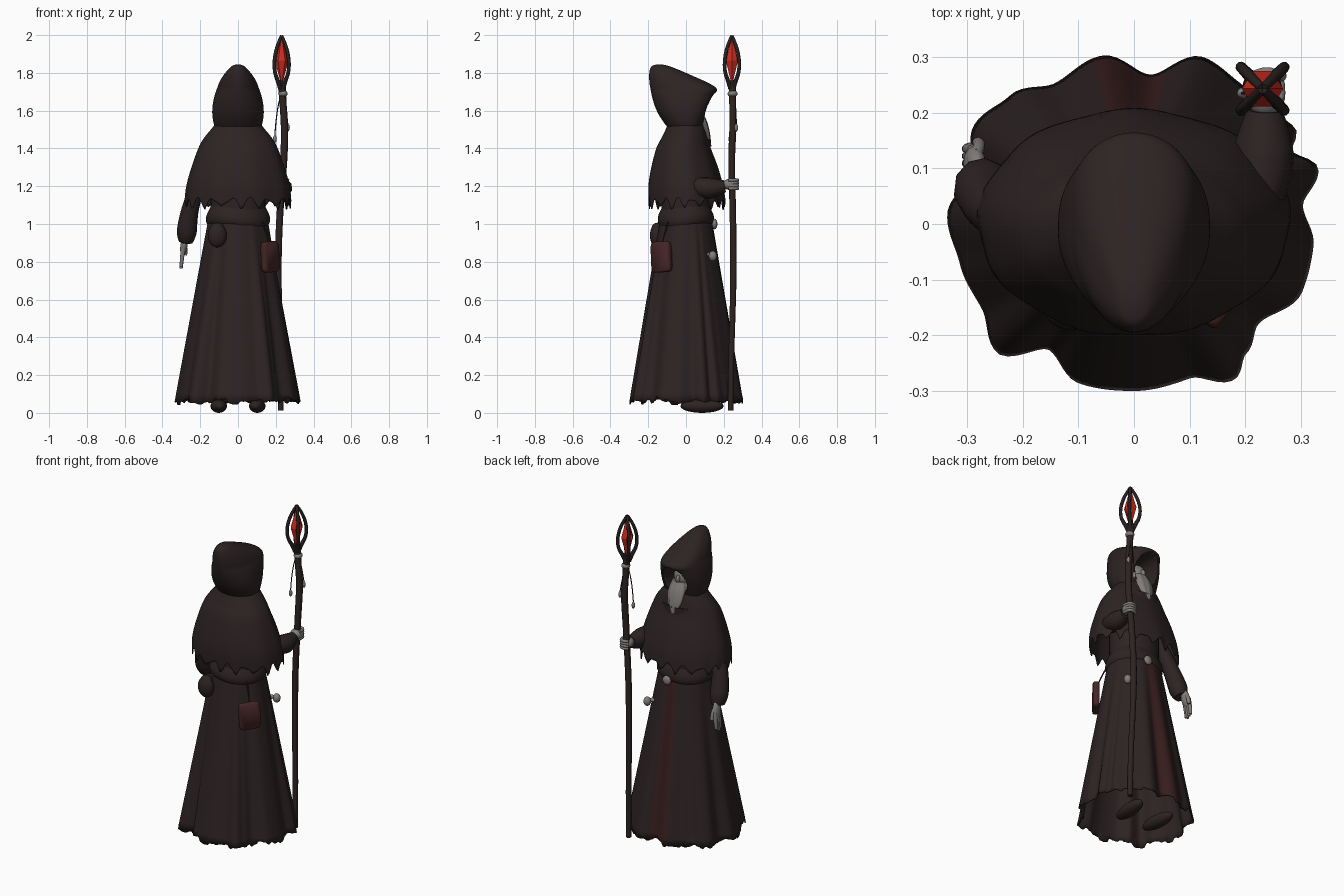
import bpy, bmesh, math, random
from mathutils import Vector, Euler

if "Cube" in bpy.data.objects:
    bpy.data.objects.remove(bpy.data.objects["Cube"])
random.seed(4)


def material(name, rgb):
    m = bpy.data.materials.new(name)
    m.diffuse_color = (*rgb, 1)
    m.use_nodes = True
    m.node_tree.nodes["Principled BSDF"].inputs["Base Color"].default_value = m.diffuse_color
    return m


ROBE = material("dark_brown_cloth", (0.026, 0.0165, 0.0165))
LINING = material("maroon_cloth", (0.040, 0.013, 0.013))
LEATHER = material("red_brown_leather", (0.058, 0.019, 0.018))
WOOD = material("dark_wood", (0.026, 0.017, 0.016))
IRON = material("dark_iron", (0.020, 0.014, 0.013))
RED = material("red_crystal", (0.62, 0.025, 0.015))
GREY = material("bone_grey", (0.22, 0.205, 0.195))


def finish(ob, *mats, smooth=60):
    for m in mats:
        ob.data.materials.append(m)
    if smooth:
        bpy.ops.object.select_all(action='DESELECT')
        ob.select_set(True)
        bpy.context.view_layer.objects.active = ob
        bpy.ops.object.shade_smooth_by_angle(angle=math.radians(smooth))
    return ob


def from_bmesh(name, bm):
    bmesh.ops.recalc_face_normals(bm, faces=bm.faces)
    me = bpy.data.meshes.new(name)
    bm.to_mesh(me)
    bm.free()
    ob = bpy.data.objects.new(name, me)
    bpy.context.collection.objects.link(ob)
    return ob


def sample(rows, t):
    """Smooth curve through rows, t from 0 to 1."""
    f = t * (len(rows) - 1)
    i = min(int(f), len(rows) - 2)
    f -= i
    p = [rows[max(0, min(len(rows) - 1, i + k))] for k in (-1, 0, 1, 2)]
    return [b + 0.5 * f * (c - a + f * (2*a - 5*b + 4*c - d + f * (3*(b - c) + d - a)))
            for a, b, c, d in zip(*p)]


def sheet(name, nu, nv, fn, mats, caps=False, rule=None, thick=0, smooth=60):
    """Closed loft: fn(angle, t) gives a point."""
    bm = bmesh.new()
    rings = [[bm.verts.new(fn(math.tau * i / nu, j / nv)) for i in range(nu)]
             for j in range(nv + 1)]
    for j in range(nv):
        for i in range(nu):
            k = (i + 1) % nu
            f = bm.faces.new((rings[j][i], rings[j][k], rings[j+1][k], rings[j+1][i]))
            if rule:
                f.material_index = rule(math.tau * (i + .5) / nu, (j + .5) / nv)
    if caps:
        bm.faces.new(rings[0])
        bm.faces.new(rings[-1])
    ob = from_bmesh(name, bm)
    if thick:
        mod = ob.modifiers.new("thickness", 'SOLIDIFY')
        mod.thickness = thick
        mod.offset = 0
    return finish(ob, *mats, smooth=smooth)


def tube(name, pts, r, mat, radii=None, sides=3):
    cu = bpy.data.curves.new(name, 'CURVE')
    cu.dimensions = '3D'
    cu.bevel_depth = r
    cu.bevel_resolution = sides
    cu.use_fill_caps = True
    s = cu.splines.new('NURBS')
    s.points.add(len(pts) - 1)
    for i, p in enumerate(pts):
        s.points[i].co = (*p, 1)
        s.points[i].radius = radii[i] if radii else 1
    s.order_u = 3
    s.resolution_u = 5
    s.use_endpoint_u = True
    ob = bpy.data.objects.new(name, cu)
    bpy.context.collection.objects.link(ob)
    bpy.ops.object.select_all(action='DESELECT')
    ob.select_set(True)
    bpy.context.view_layer.objects.active = ob
    bpy.ops.object.convert(target='MESH')
    return finish(bpy.context.object, mat)


def blob(name, loc, size, mat, rot=(0, 0, 0)):
    bm = bmesh.new()
    bmesh.ops.create_uvsphere(bm, u_segments=20, v_segments=12, radius=1)
    m = Euler(rot).to_matrix()
    for v in bm.verts:
        v.co = m @ Vector([a * b for a, b in zip(v.co, size)]) + Vector(loc)
    return finish(from_bmesh(name, bm), mat)


# Skirt: hem outline as (degrees, radius), narrowing to the waist
HEM = [(-167, .318), (-151, .31), (-137, .335), (-124, .27), (-109, .300), (-90, .297),
       (-70, .292), (-57, .330), (-49, .305), (-39, .284), (-22, .323), (-7, .322),
       (6, .302), (17, .343), (25, .31), (30, .334), (39, .32), (53, .314), (67, .322),
       (84, .267), (101, .305), (119, .287), (134, .318), (148, .335), (163, .303),
       (177, .333), (193, .318)]


def hem_radius(a):
    d = math.degrees(a)
    if d > 193:
        d -= 360
    for (d0, r0), (d1, r1) in zip(HEM, HEM[1:]):
        if d0 <= d <= d1:
            return r0 + (r1 - r0) * (0.5 - 0.5 * math.cos(math.pi * (d - d0) / (d1 - d0)))
    return .318


RAG = [random.uniform(-.010, .014) for _ in range(90)]


def skirt(a, t):
    r0 = 1 / math.hypot(math.cos(a) / .15, math.sin(a) / .13)
    r = r0 + (hem_radius(a) - r0) * t
    z = 1.05 - .99 * t
    if t > .97:
        z += RAG[round(a / math.tau * 180) // 2 % 90] + .01 * math.sin(9 * a)
    return (r * math.cos(a), r * math.sin(a), z)


sheet("robe_skirt", 180, 24, skirt, (ROBE, LINING), thick=.006,
      rule=lambda a, t: int(78 < math.degrees(a) < 103))

# Torso and rolled sash
sheet("torso", 40, 6, lambda a, t: (.145 * math.cos(a), .13 * math.sin(a), 1.02 + .43 * t),
      (ROBE,), caps=True)
SASH = [(1.095, .142), (1.07, .156), (1.04, .168), (1.01, .168), (.99, .156), (.98, .142)]


def sash(a, t):
    z, r = sample(SASH, t)
    return (r * math.cos(a), (r - .02) * math.sin(a), z + .008 * math.sin(2 * a))


sheet("sash", 48, 12, sash, (ROBE,))
blob("belt_clasp", (.025, .152, 1.0), (.027, .014, .028), GREY)

# Shoulder cape: z, half width, front y, back y
CAPE = [(1.55, .10, .085, -.085), (1.50, .14, .105, -.105), (1.45, .18, .115, -.13),
        (1.40, .207, .128, -.155), (1.30, .243, .165, -.182), (1.20, .270, .192, -.198),
        (1.11, .278, .203, -.196)]


def cape(a, t):
    z, w, f, b = sample(CAPE, t)
    c, s = math.cos(a), math.sin(a)
    if t > .84:
        k = (t - .84) / .16
        z += k * (.055 * abs(math.sin(8.5 * a + .3)) - .032 + .010 * math.sin(23 * a + 1))
    wave = 1 + .012 * t * math.sin(9 * a)
    return (w * c * wave, (f + b) / 2 + (f - b) / 2 * s * wave, z)


sheet("shoulder_cape", 136, 26, cape, (ROBE,), thick=.006)

# Hood: z, half width, front y, back y; the face opening is pressed into the front
HOOD = [(1.49, .112, .08, -.08), (1.53, .128, .095, -.112), (1.58, .136, .115, -.145),
        (1.63, .134, .135, -.167), (1.68, .124, .152, -.181), (1.715, .112, .163, -.188),
        (1.745, .101, .122, -.193), (1.78, .082, .045, -.195), (1.815, .055, -.035, -.192),
        (1.838, .030, -.095, -.178), (1.845, .006, -.135, -.15)]


def hood(a, t):
    z, w, f, b = sample(HOOD, t)
    x = w * math.cos(a)
    s = math.sin(a)
    if s > 0:
        s **= .65
    y = (f + b) / 2 + (f - b) / 2 * s
    d = math.hypot(x / .076, (z - 1.605) / .095)
    if s > 0 and d < 1:
        y -= .13 * min(1, 2.5 * (1 - d)) ** .5
    return (x, y, z)


sheet("hood", 120, 60, hood, (ROBE,), caps=True)

# Face and beard
blob("face", (0, .025, 1.605), (.055, .05, .068), GREY)
blob("nose", (0, .078, 1.605), (.011, .016, .022), GREY, (.3, 0, 0))
BEARD = [(1.59, .045, .03, .058), (1.54, .055, .033, .078), (1.49, .052, .028, .096),
         (1.45, .036, .020, .110), (1.41, .006, .008, .126)]


def beard(a, t):
    z, w, d, y = sample(BEARD, t)
    k = 1 + .06 * math.sin(8 * a)
    return (w * k * math.cos(a), y + d * k * math.sin(a), z)


sheet("beard", 32, 14, beard, (GREY,), caps=True)

# Raised arm gripping the staff
tube("raised_sleeve", [(.17, -.02, 1.24), (.215, .03, 1.205), (.232, .10, 1.19), (.233, .15, 1.19), (.235, .205, 1.20)],
     .054, ROBE, [.6, .85, 1.05, 1, .6])
blob("raised_hand", (.236, .235, 1.21), (.036, .042, .030), GREY)
for i in range(4):
    z = 1.188 + i * .015
    tube("gripping_finger", [(.262, .225, z), (.266, .262, z), (.235, .278, z), (.208, .262, z)], .009, GREY)

# Lowered arm and hand
tube("lowered_sleeve", [(-.16, .0, 1.28), (-.215, .0, 1.2), (-.252, .025, 1.09), (-.268, .05, 1.0), (-.272, .07, .94),
                        (-.276, .08, .905)], .054, ROBE, [.6, .8, .85, .98, 1.02, .7])
blob("lowered_palm", (-.286, .108, .885), (.019, .031, .055), GREY, (.2, .15, 0))
for i in range(4):
    y = .092 + i * .013
    tube("lowered_finger", [(-.289, y, .88), (-.297, y + .006, .82), (-.301, y + .004, .765 + .008 * abs(i - 1))],
         .012, GREY, [1, 1, .7])
tube("lowered_thumb", [(-.283, .125, .90), (-.276, .145, .865), (-.28, .145, .835)], .011, GREY)

# Belt gear: pouch, book and hanging charm
blob("pouch", (-.11, -.155, .94), (.050, .036, .064), ROBE)
blob("pouch_flap", (-.11, -.15, .985), (.034, .030, .022), ROBE)


def book(a, t):
    # rounded-corner outline, pillowed toward both covers
    e = .3
    sx, sz = [math.copysign(abs(v) ** e, v) for v in (math.cos(a), math.sin(a))]
    k = 1 - .08 * abs(2 * t - 1) ** 3
    p = Vector((.062 * sx * k, .036 * (t - .5), .082 * sz * k))
    return Euler((0, -.05, math.radians(52))).to_matrix() @ p + Vector((.170, -.13, .826))


sheet("hanging_book", 64, 6, book, (LEATHER,), caps=True)
tube("book_strap", [(.12, -.09, 1.03), (.15, -.11, .96), (.165, -.125, .90)], .004, ROBE)
blob("charm", (.165, .142, .83), (.022, .022, .027), GREY)
blob("charm_cap", (.142, .125, .838), (.016, .014, .012), GREY)

# Shoes
for s in (-1, 1):
    blob("shoe", (s * .102, .085, .036), (.043, .115, .036), WOOD, (0, 0, -s * .08))

# Staff shaft with a gentle bend
tube("staff_shaft", [(.226, .236, .012), (.226, .238, .25), (.218, .246, .5), (.212, .252, .75), (.216, .25, .95),
                     (.228, .246, 1.15), (.244, .24, 1.35), (.248, .25, 1.52), (.236, .246, 1.66), (.232, .245, 1.76)],
     .018, WOOD, [.85, .9, .9, 1, 1, 1, 1.05, 1.1, 1, 1.2])

# Staff head: faceted crystal in a cage of four prongs
CX, CY = .231, .243
CRYSTAL = [(1.745, .004), (1.865, .037), (1.98, .004)]


def crystal(a, t):
    z, r = CRYSTAL[round(t * 2)]
    return (CX + r * math.cos(a), CY + r * math.sin(a), z)


sheet("crystal", 6, 2, crystal, (RED,), caps=True, smooth=0)
for k in range(4):
    a = math.radians(45 + 90 * k)
    tube("cage_prong", [(CX + r * math.cos(a), CY + r * math.sin(a), z) for r, z in
                        ((.010, 1.715), (.026, 1.755), (.052, 1.80), (.057, 1.865), (.034, 1.945), (.002, 1.996))],
         .0098, IRON, [1.2, 1.2, 1, 1, 1, .8])

# Binding below the head, with cords and beads
blob("staff_binding", (.238, .247, 1.69), (.025, .027, .018), GREY)
for x, y, z in ((.195, .235, 1.45), (.264, .266, 1.51)):
    tube("bead_cord", [(.236, .247, 1.70), ((x + .22) / 2, y, 1.65), (x, y, z + .02)], .003, IRON, sides=1)
    blob("bead", (x, y, z), (.010, .010, .020), GREY)
